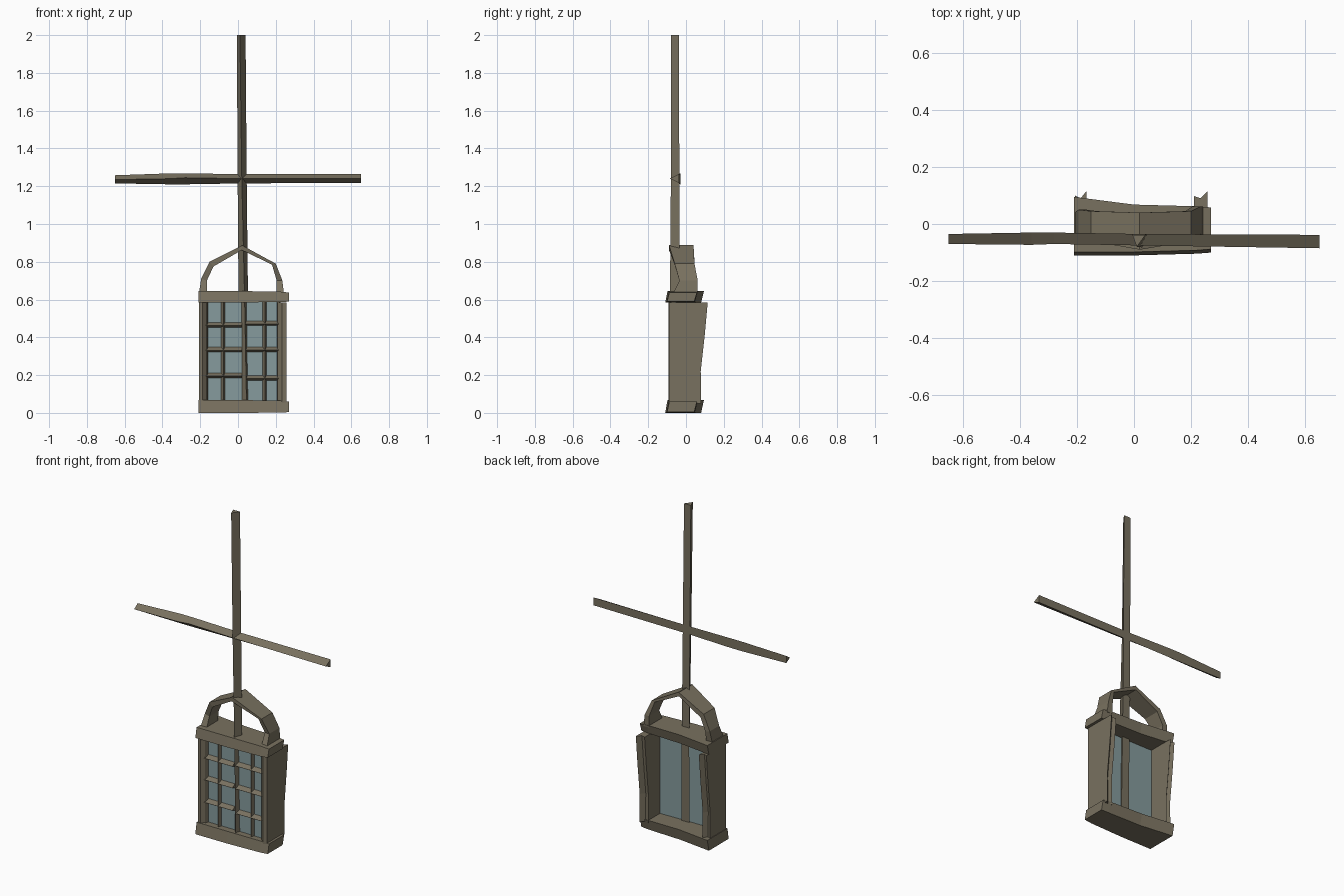
import bpy
import bmesh

cube = bpy.data.objects.get("Cube")
if cube:
    bpy.data.objects.remove(cube, do_unlink=True)


def material(name, rgb):
    m = bpy.data.materials.new(name)
    m.use_nodes = True
    m.diffuse_color = (*rgb, 1)
    m.node_tree.nodes["Principled BSDF"].inputs["Base Color"].default_value = (*rgb, 1)
    return m


wood = material("weathered wood", (0.19, 0.165, 0.115))
glass_blue = material("dull blue glass", (0.24, 0.33, 0.34))


def loft(name, rings, mat=wood):
    """Skin a row of matching cross-sections and cap both ends."""
    bm = bmesh.new()
    rows = [[bm.verts.new(p) for p in ring] for ring in rings]
    n = len(rows[0])
    for a, b in zip(rows, rows[1:]):
        for i in range(n):
            j = (i + 1) % n
            bm.faces.new((a[i], a[j], b[j], b[i]))
    bm.faces.new(rows[0])
    bm.faces.new(rows[-1])
    bmesh.ops.recalc_face_normals(bm, faces=bm.faces)
    mesh = bpy.data.meshes.new(name)
    bm.to_mesh(mesh)
    bm.free()
    mesh.materials.append(mat)
    obj = bpy.data.objects.new(name, mesh)
    bpy.context.collection.objects.link(obj)
    return obj


def upright(z, x0, x1, apex, front, back):
    """Triangular section of a vertical bar, pointed towards the front."""
    return [(x0, back, z), (x1, back, z), (apex, front, z)]


def level(x, z0, z1, apex, front, back):
    """Triangular section of a horizontal bar, pointed towards the front."""
    return [(x, back, z0), (x, back, z1), (x, front, apex)]


# Tall pole, running down to become the centre mullion
loft("pole", [
    upright(0.05, 0.005, 0.058, 0.045, -0.088, -0.04),
    upright(0.60, 0.003, 0.053, 0.035, -0.085, -0.035),
    upright(1.24, -0.002, 0.046, 0.02, -0.08, -0.035),
    upright(2.0, -0.006, 0.04, 0.01, -0.08, -0.038)])

# Crossbeam with a slight swelling on one arm
loft("crossbeam", [
    level(-0.65, 1.215, 1.258, 1.235, -0.07, -0.035),
    level(-0.36, 1.21, 1.268, 1.24, -0.073, -0.03),
    level(-0.28, 1.21, 1.268, 1.245, -0.07, -0.03),
    level(0.02, 1.215, 1.264, 1.24, -0.075, -0.035),
    level(0.65, 1.218, 1.265, 1.24, -0.085, -0.038)])


# Top and bottom rails, deeper at one end and flared towards the base
def rail(name, z0, z1):
    rings = []
    for x, front, back, dip in ((-0.21, -0.11, 0.095, 0), (0.0, -0.11, 0.068, 0),
                                (0.22, -0.104, 0.062, 0.003), (0.27, -0.10, 0.058, 0.008)):
        rings.append([(x, front, z0 + dip / 2), (x, front + 0.012, z1 - dip),
                      (x, back, z1 - dip), (x, back - 0.015, z0 + dip / 2)])
    loft(name, rings)


rail("bottom_rail", 0.0, 0.068)
rail("top_rail", 0.585, 0.645)


# Deep side panels, leaning out at the back
def side_panel(name, x_outer, x_inner, back_outer, back_inner):
    rings = []
    for z, lean in ((0.05, -0.035), (0.22, -0.037), (0.42, -0.015), (0.585, 0.0)):
        mid = (x_outer + x_inner) / 2
        rings.append([(x_outer, -0.09, z), (x_outer, back_outer + lean, z),
                      (mid, 0.09 + lean, z), (x_inner, back_inner + lean, z),
                      (x_inner, -0.075, z), (mid, -0.093, z)])
    loft(name, rings)


side_panel("right_side_panel", -0.207, -0.167, 0.10, 0.115)
side_panel("left_side_panel", 0.257, 0.21, 0.115, 0.098)


# Arched handle made of two wide bent straps
def strap(name, path):
    loft(name, [[(xo, y0, zo), (xo, y1, zo), (xi, y1, zi), (xi, y0, zi)]
                for xo, zo, xi, zi, y0, y1 in path])


strap("right_handle_strap", [
    (-0.207, 0.63, -0.165, 0.63, -0.07, 0.04),
    (-0.195, 0.71, -0.165, 0.70, -0.04, 0.05),
    (-0.15, 0.80, -0.13, 0.775, -0.06, 0.045),
    (0.02, 0.885, 0.02, 0.862, -0.09, 0.04)])
strap("left_handle_strap", [
    (0.243, 0.63, 0.205, 0.63, -0.07, 0.06),
    (0.235, 0.70, 0.205, 0.70, -0.035, 0.062),
    (0.20, 0.79, 0.18, 0.785, -0.06, 0.045),
    (0.02, 0.888, 0.02, 0.862, -0.09, 0.04)])

# Window pane
loft("glass", [[(x, -0.058, 0.06), (x, -0.05, 0.06), (x, -0.05, 0.59), (x, -0.058, 0.59)]
               for x in (-0.17, 0.215)], glass_blue)

# Upright glazing bars
for i, x in enumerate((-0.168, -0.08, 0.14, 0.215)):
    loft(f"upright_glazing_bar_{i + 1}", [
        upright(z, x - 0.011, x + 0.011, x + 0.003, -0.08, -0.056) for z in (0.06, 0.59)])

# Level glazing bars, slightly offset on each side of the mullion
for side, x0, x1, heights in (("right", -0.17, 0.02, (0.198, 0.335, 0.466)),
                              ("left", 0.04, 0.215, (0.186, 0.336, 0.475))):
    for i, z in enumerate(heights):
        loft(f"{side}_level_glazing_bar_{i + 1}", [
            level(x, z - 0.014, z + 0.014, z - 0.004, -0.083, -0.056) for x in (x0, x1)])
